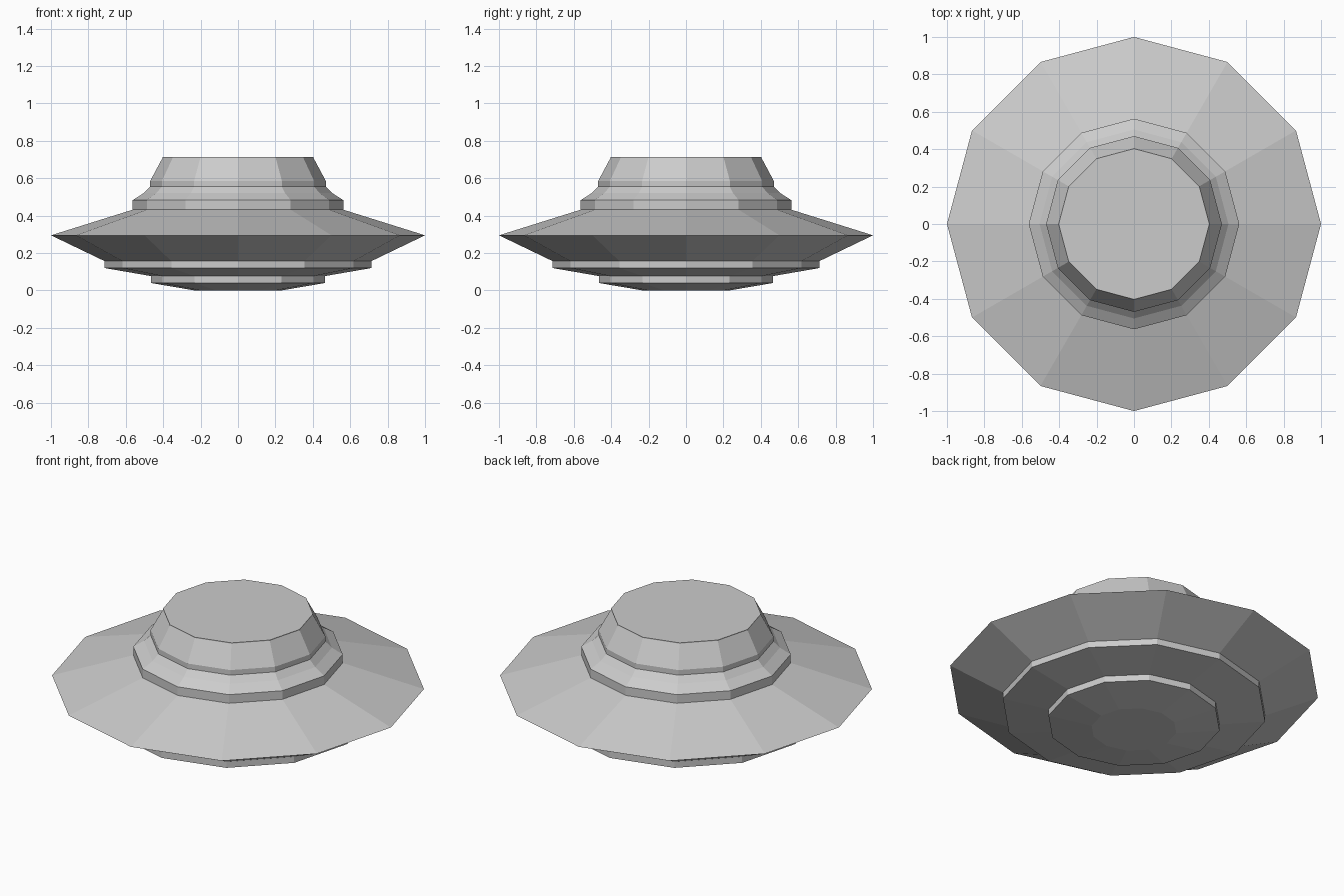
import bpy
import bmesh
from math import cos, sin, tau

old = bpy.data.objects.get("Cube")
if old:
    bpy.data.objects.remove(old, do_unlink=True)

SIDES = 12

grey = bpy.data.materials.new("light grey")
grey.use_nodes = True
colour = (0.6, 0.6, 0.6, 1)
grey.diffuse_color = colour
grey.node_tree.nodes["Principled BSDF"].inputs["Base Color"].default_value = colour


def lathe(name, profile):
    """Turn a bottom-to-top (radius, height) profile into a closed faceted solid."""
    bm = bmesh.new()
    rings = [[bm.verts.new((r * cos(tau * i / SIDES), r * sin(tau * i / SIDES), z))
              for i in range(SIDES)] for r, z in profile]
    for low, high in zip(rings, rings[1:]):
        for i in range(SIDES):
            j = (i + 1) % SIDES
            bm.faces.new((low[i], low[j], high[j], high[i]))
    bm.faces.new(rings[0][::-1])
    bm.faces.new(rings[-1])
    mesh = bpy.data.meshes.new(name)
    bm.to_mesh(mesh)
    bm.free()
    mesh.materials.append(grey)
    obj = bpy.data.objects.new(name, mesh)
    bpy.context.collection.objects.link(obj)
    return obj


# One continuous hull: stepped belly, wide sharp rim, collar and flat-topped cabin
belly = [(0.23, 0), (0.465, 0.04), (0.465, 0.077), (0.713, 0.12), (0.713, 0.157)]
rim = [(1, 0.295)]
collar = [(0.563, 0.432), (0.563, 0.483), (0.505, 0.52), (0.47, 0.555)]
cabin = [(0.47, 0.585), (0.403, 0.71), (0.403, 0.715)]
lathe("saucer_hull", belly + rim + collar + cabin)
